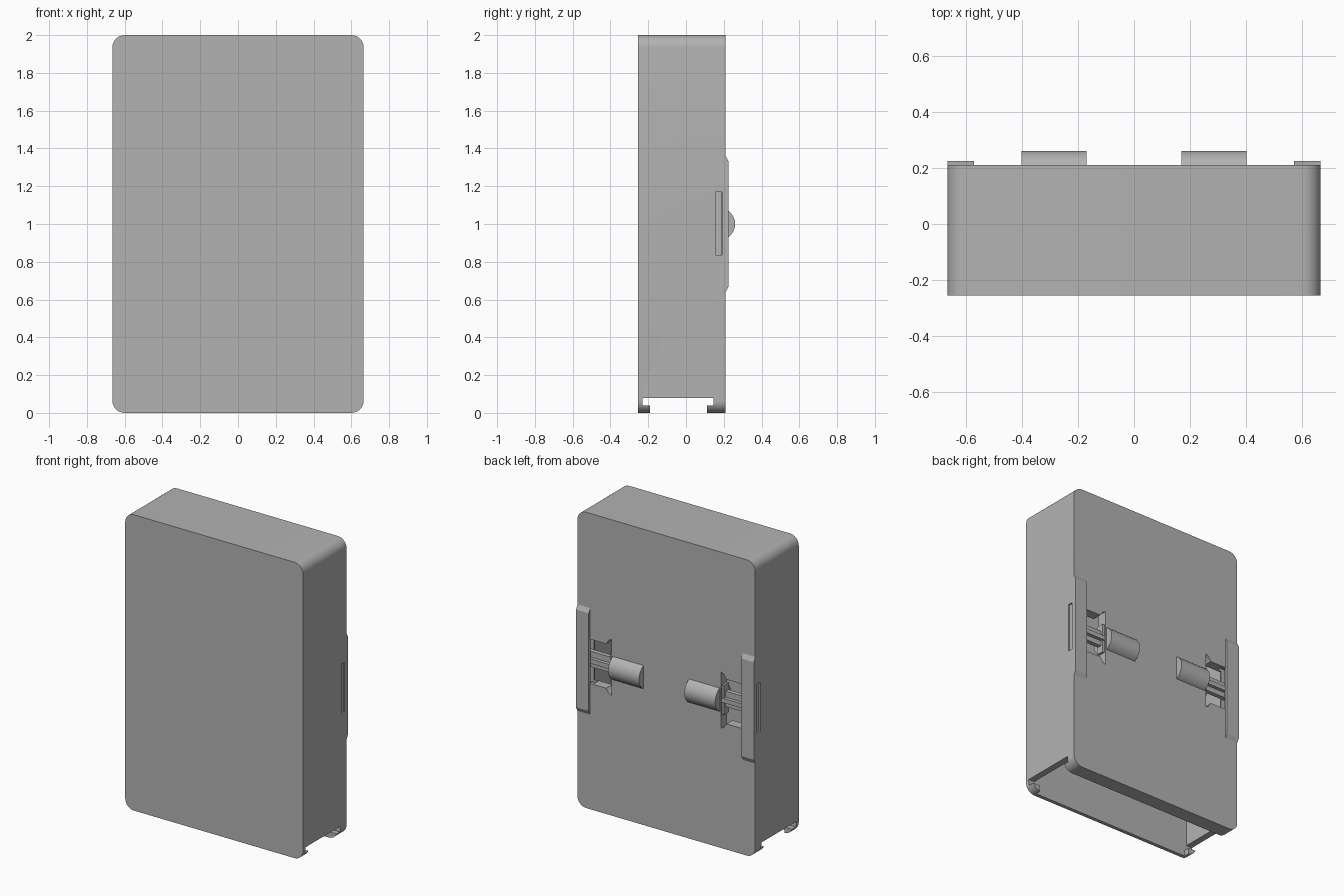
import bpy, bmesh, math

if "Cube" in bpy.data.objects:
    bpy.data.objects.remove(bpy.data.objects["Cube"])

grey = bpy.data.materials.new("plain grey")
grey.diffuse_color = (0.45, 0.45, 0.45, 1)
grey.use_nodes = True
grey.node_tree.nodes["Principled BSDF"].inputs["Base Color"].default_value = grey.diffuse_color


def prism(name, outline, a, b, axis):
    """Extrude a 2D outline from a to b along an axis ('x' or 'y')."""
    bm = bmesh.new()
    place = {"x": lambda p, t: (t, p[0], p[1]), "y": lambda p, t: (p[0], t, p[1])}[axis]
    low = [bm.verts.new(place(p, a)) for p in outline]
    high = [bm.verts.new(place(p, b)) for p in outline]
    bm.faces.new(low)
    bm.faces.new(high[::-1])
    for i in range(len(low)):
        j = (i + 1) % len(low)
        bm.faces.new((low[j], low[i], high[i], high[j]))
    bmesh.ops.recalc_face_normals(bm, faces=bm.faces)
    me = bpy.data.meshes.new(name)
    bm.to_mesh(me)
    bm.free()
    ob = bpy.data.objects.new(name, me)
    bpy.context.collection.objects.link(ob)
    me.materials.append(grey)
    return ob


def box(name, x, y, z):
    x = sorted(x)
    return prism(name, [(x[0], z[0]), (x[1], z[0]), (x[1], z[1]), (x[0], z[1])], *y, "y")


def cut(target, cutter):
    mod = target.modifiers.new("cut", "BOOLEAN")
    mod.object, mod.solver = cutter, "EXACT"
    bpy.context.view_layer.objects.active = target
    bpy.ops.object.modifier_apply(modifier=mod.name)
    bpy.data.objects.remove(cutter)


def smooth(ob):
    bpy.ops.object.select_all(action="DESELECT")
    ob.select_set(True)
    bpy.context.view_layer.objects.active = ob
    bpy.ops.object.shade_smooth_by_angle(angle=math.radians(30))


# Case: rounded slab
W, R = 0.665, 0.065
outline = []
for k, (cx, cz) in enumerate([(W - R, 2 - R), (R - W, 2 - R), (R - W, R), (W - R, R)]):
    for i in range(9):
        t = math.pi / 2 * (k + i / 8)
        outline.append((cx + R * math.cos(t), cz + R * math.sin(t)))
case = prism("case", outline, -0.255, 0.21, "y")

# Hollow inside, open at the bottom, with a T-shaped slot for a sliding lid
cut(case, box("cavity", (-0.62, 0.62), (-0.23, 0.145), (0.06, 1.955)))
cut(case, prism("lid_slot", [(-0.19, -0.1), (0.11, -0.1), (0.11, 0.04), (0.145, 0.04),
                             (0.145, 0.08), (-0.23, 0.08), (-0.23, 0.04), (-0.19, 0.04)],
                -0.8, 0.8, "x"))
cut(case, box("front_lip_gap", (-0.605, 0.605), (-0.23, -0.15), (-0.1, 0.05)))

for side, s in (("right", 1), ("left", -1)):
    # Window in the back with flared ends, and slot in the side wall
    win = [(0.58, 0.85), (0.45, 0.85), (0.43, 0.82), (0.41, 0.81),
           (0.41, 1.19), (0.43, 1.18), (0.45, 1.15), (0.58, 1.15)]
    cut(case, prism("window", [(s * x, z) for x, z in win], 0.1, 0.3, "y"))
    cut(case, box("side_slot", (s * 0.55, s * 0.8), (0.155, 0.19), (0.835, 1.17)))

    # Raised rail with chamfered ends
    prism(side + "_rail", [(0.205, 0.64), (0.21, 0.64), (0.225, 0.67), (0.225, 1.33),
                           (0.21, 1.36), (0.205, 1.36)], s * 0.57, s * W, "x")

    # Round latch button
    arc = [(0.173 + 0.087 * math.cos(2 * math.pi * i / 48),
            1 + 0.087 * math.sin(2 * math.pi * i / 48)) for i in range(48)]
    smooth(prism(side + "_button", arc, s * 0.17, s * 0.40, "x"))

    # Latch arm, its thin rib and the tongue behind the side slot
    box(side + "_latch_arm", (s * 0.39, s * 0.65), (0.155, 0.185), (0.95, 1.055))
    box(side + "_latch_rib", (s * 0.39, s * 0.60), (0.18, 0.208), (0.985, 1.015))
    box(side + "_latch_tongue", (s * 0.615, s * 0.655), (0.156, 0.189), (0.836, 1.169))
    box(side + "_latch_collar", (s * 0.40, s * 0.425), (0.15, 0.20), (0.90, 1.10))

smooth(case)
